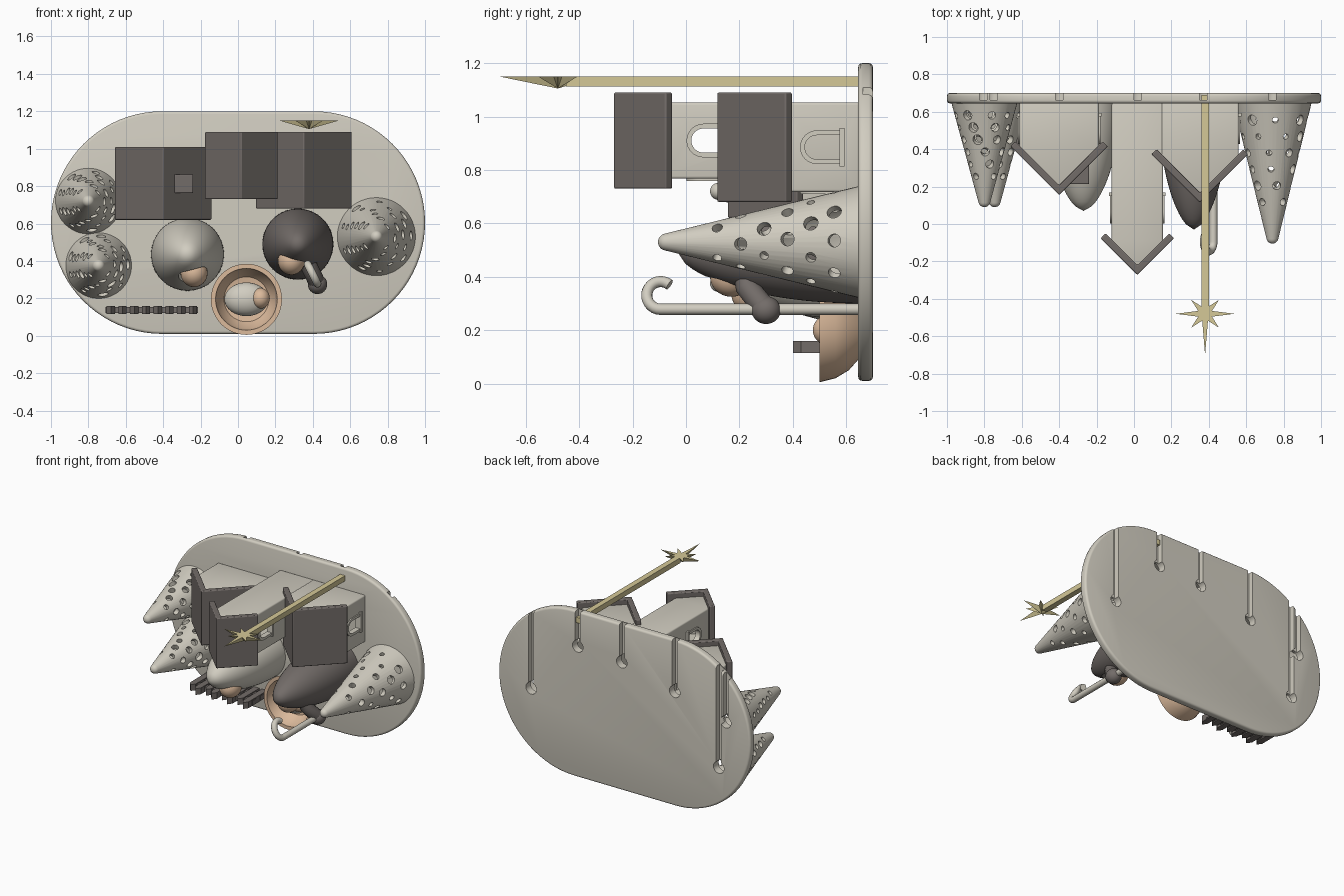
import bpy, bmesh, random
from math import pi, sin, cos, radians
from mathutils import Matrix, Vector

if "Cube" in bpy.data.objects:
    bpy.data.objects.remove(bpy.data.objects["Cube"])
random.seed(4)
made = []


def material(name, rgb):
    m = bpy.data.materials.new(name)
    m.use_nodes = True
    m.diffuse_color = (*rgb, 1)
    m.node_tree.nodes["Principled BSDF"].inputs["Base Color"].default_value = (*rgb, 1)
    return m


STONE = material("light stone", (0.64, 0.61, 0.53))
DARK = material("dark slate", (0.17, 0.15, 0.14))
SKIN = material("tan", (0.71, 0.49, 0.33))
GOLD = material("pale gold", (0.66, 0.58, 0.31))


# Everything is modelled as (x, up the plate, height off the plate), then tipped forward
def finish(name, bm, mat, bevel=0):
    bmesh.ops.recalc_face_normals(bm, faces=bm.faces)
    me = bpy.data.meshes.new(name)
    bm.to_mesh(me)
    bm.free()
    me.materials.append(mat)
    o = bpy.data.objects.new(name, me)
    bpy.context.collection.objects.link(o)
    o.rotation_euler = (pi / 2, 0, 0)
    o.location = (0, 0.65, 0)
    if bevel:
        b = o.modifiers.new("Bevel", 'BEVEL')
        b.width, b.segments, b.angle_limit = bevel, 3, radians(40)
    made.append(o)
    return o


def prism(name, pts, axis, lo, hi, mat, bevel=0):
    """Extrude a 2D outline along axis 0 (x), 1 (up) or 2 (height)."""
    bm = bmesh.new()
    rings = []
    for d in (lo, hi):
        ring = []
        for a, b in pts:
            co = [a, b]
            co.insert(axis, d)
            ring.append(bm.verts.new(co))
        bm.faces.new(ring)
        rings.append(ring)
    for i in range(len(pts)):
        j = (i + 1) % len(pts)
        bm.faces.new((rings[0][i], rings[0][j], rings[1][j], rings[1][i]))
    return finish(name, bm, mat, bevel)


def rect(x0, x1, y0, y1):
    return [(x0, y0), (x1, y0), (x1, y1), (x0, y1)]


def arc(cx, cy, r, a0, a1, n):
    return [(cx + r * cos(radians(a0 + (a1 - a0) * i / n)),
             cy + r * sin(radians(a0 + (a1 - a0) * i / n))) for i in range(n + 1)]


def lathe(name, profile, x, v, mat, steps=48):
    bm = bmesh.new()
    vs = [bm.verts.new((r, 0, h)) for r, h in profile]
    es = [bm.edges.new((vs[i], vs[i - 1])) for i in range(len(vs))]
    bmesh.ops.spin(bm, geom=vs + es, cent=(0, 0, 0), axis=(0, 0, 1), angle=2 * pi, steps=steps)
    bmesh.ops.remove_doubles(bm, verts=bm.verts, dist=1e-5)
    bmesh.ops.translate(bm, verts=bm.verts, vec=(x, v, 0))
    return finish(name, bm, mat)


def ball(name, loc, size, mat):
    bm = bmesh.new()
    bmesh.ops.create_uvsphere(bm, u_segments=32, v_segments=16, radius=1,
                              matrix=Matrix.Translation(loc) @ Matrix.Diagonal((*size, 1)))
    return finish(name, bm, mat)


def tube(name, pts, r, mat):
    cu = bpy.data.curves.new(name, 'CURVE')
    cu.dimensions, cu.bevel_depth, cu.bevel_resolution, cu.use_fill_caps = '3D', r, 4, True
    sp = cu.splines.new('POLY')
    sp.points.add(len(pts) - 1)
    for p, co in zip(sp.points, pts):
        p.co = (*co, 1)
    cu.materials.append(mat)
    o = bpy.data.objects.new(name, cu)
    bpy.context.collection.objects.link(o)
    o.rotation_euler, o.location = (pi / 2, 0, 0), (0, 0.65, 0)


def cut(o, *cutters):
    for c in cutters:
        b = o.modifiers.new("Cut", 'BOOLEAN')
        b.operation, b.solver, b.object = 'DIFFERENCE', 'EXACT', c
        b.use_self = True
    dg = bpy.context.evaluated_depsgraph_get()
    o.data = bpy.data.meshes.new_from_object(o.evaluated_get(dg))
    o.modifiers.clear()
    for c in cutters:
        made.remove(c)
        bpy.data.objects.remove(c)


# Backing plate with keyhole wire channels in its back
outline = arc(0.405, 0.605, 0.595, -90, 90, 40) + arc(-0.405, 0.605, 0.595, 90, 270, 40)
plate = prism("plate", outline, 2, -0.05, 0.005, STONE, 0.015)
channels = [(-0.805, 0.72), (-0.75, 0.38), (-0.4, 0.83), (0.02, 0.93), (0.37, 0.95), (0.74, 0.55)]
cutters = []
for x, v in channels:
    cutters.append(prism("slot", rect(x - 0.02, x + 0.02, v, 1.3), 2, -0.08, -0.012, STONE))
    cutters.append(prism("hole", arc(x, v, 0.042, 0, 345, 23), 2, -0.09, 0.03, STONE))
cut(plate, *cutters)


# Hollow trees pierced with round holes
def tree(name, x, v, r, height):
    tip = 0.032
    prof = [(r, 0)] + arc(0, height - tip, tip, 12, 90, 6)
    prof[-1] = (0, height)
    prof += [(0, height - 0.1), (r - 0.025, 0)]
    o = lathe(name, prof, x, v, STONE)
    bm = bmesh.new()
    for ring in range(6):
        h = height * (0.13 + 0.115 * ring)
        rad = r * (1 - h / height) + 0.015
        n = max(4, 9 - ring)
        for k in range(n):
            a = 2 * pi * (k + 0.5 * (ring % 2)) / n + random.uniform(-0.1, 0.1)
            d = Vector((cos(a), sin(a), r / height))
            size = min(random.uniform(0.015, 0.029), rad * 0.26)
            m = (Matrix.Translation(Vector((x, v, h)) + Vector((cos(a), sin(a), 0)) * rad)
                 @ d.to_track_quat('Z', 'Y').to_matrix().to_4x4())
            bmesh.ops.create_cone(bm, cap_ends=True, segments=16, radius1=size, radius2=size,
                                  depth=rad * 0.9, matrix=m)
    cut(o, finish("tree_holes", bm, STONE))


tree("upper_right_tree", -0.8, 0.72, 0.177, 0.56)
tree("lower_right_tree", -0.745, 0.375, 0.177, 0.56)
tree("left_tree", 0.74, 0.53, 0.21, 0.755)


# Houses: hollow body, arched windows with frames and sills, folded roof
def arch(c, half, lo, hi):
    return [(c - half, lo)] + arc(c, hi - half, half, 180, 0, 16) + [(c + half, lo)]


def house(name, cx, half, apex, wing, v0, v1, sill):
    def gable(w, top, base):
        return [(cx - w, base), (cx + w, base), (cx + w, top - w), (cx, top), (cx - w, top - w)]
    top = apex - 0.04
    mid = (v0 + v1) / 2
    body = prism(name + "_body", gable(half, top, 0), 1, v0, v1, STONE, 0.01)
    cut(body,
        prism("room", gable(half - 0.03, top - 0.04, -0.02), 1, v0 + 0.03, v1 - 0.03, STONE),
        prism("side_opening", arch(mid, 0.045, sill, sill + 0.13), 0, cx - 1, cx + 1, STONE),
        prism("front_opening", arch(cx, 0.045, sill, sill + 0.13), 1, v0 - 0.1, v0 + 0.1, STONE))
    walls = [("left", 0, mid, cx + half), ("right", 0, mid, cx - half), ("front", 1, cx, v0)]
    for side, axis, c, at in walls:
        frame = prism(f"{name}_{side}_window_frame", arch(c, 0.063, sill, sill + 0.148),
                      axis, at - 0.008, at + 0.008, STONE)
        cut(frame, prism("pane", arch(c, 0.045, sill - 0.01, sill + 0.13),
                         axis, at - 0.1, at + 0.1, STONE))
        prism(f"{name}_{side}_sill", rect(c - 0.072, c + 0.072, sill - 0.018, sill),
              axis, at - 0.014, at + 0.014, STONE)
    t = 0.026
    roof = [(cx - wing, apex - wing), (cx, apex), (cx + wing, apex - wing),
            (cx + wing - t, apex - wing - t), (cx, apex - 2 * t), (cx - wing + t, apex - wing - t)]
    prism(name + "_roof", roof, 1, v0 - 0.037, v1 + 0.037, DARK, 0.006)


house("right_house", -0.4, 0.212, 0.495, 0.26, 0.657, 0.973, 0.075)
house("middle_house", 0.018, 0.137, 0.922, 0.196, 0.767, 1.053, 0.5)
house("left_house", 0.352, 0.208, 0.535, 0.258, 0.717, 1.053, 0.075)
prism("chimney", rect(-0.34, -0.24, 0.763, 0.863), 2, 0.3, 0.437, DARK, 0.005)


# Robed figures with a hooded face opening
def figure(name, x, v, r, height, face, mat):
    prof = [(r * (1 - (i / 24) ** 2) ** 0.6, height * i / 24) for i in range(25)]
    robe = lathe(name + "_robe", prof + [(0, 0)], x, v, mat, 64)
    cut(robe, ball("hood_opening", face, (0.085, 0.075, 0.095), mat))
    fx, fv, fh = face
    ball(name + "_face", (fx, fv + 0.02, fh - 0.02), (0.072, 0.075, 0.08), SKIN)


figure("right_figure", -0.27, 0.435, 0.195, 0.58, (-0.235, 0.315, 0.42), STONE)
figure("left_figure", 0.32, 0.49, 0.19, 0.68, (0.285, 0.38, 0.5), DARK)
tube("left_figure_arm", [(0.36, 0.42, 0.43), (0.385, 0.36, 0.42), (0.41, 0.31, 0.38),
                         (0.425, 0.275, 0.35)], 0.045, DARK)
ball("left_figure_hand", (0.425, 0.275, 0.35), (0.052, 0.052, 0.055), DARK)

# Shepherd's crook, its curl leaning towards the figure
curl = [(0.425 - 0.5 * (b - 0.278), b, a) for a, b in arc(0.745, 0.33, 0.052, -90, 130, 16)]
tube("crook", [(0.425, 0.278, 0)] + curl, 0.021, STONE)

# Cradle bowl with the baby
bowl = [(0.1, 0), (0.145, 0.04), (0.175, 0.09), (0.19, 0.15), (0.165, 0.15),
        (0.155, 0.1), (0.12, 0.05), (0, 0.03), (0, 0)]
lathe("cradle", bowl, 0.045, 0.195, SKIN)
ball("baby_body", (0.045, 0.195, 0.09), (0.118, 0.09, 0.07), STONE)
ball("baby_head", (0.12, 0.2, 0.12), (0.05, 0.055, 0.055), SKIN)

# Picket fence
for i in range(8):
    x = -0.68 + i * 0.0628
    tall = 0.25 if i % 2 else 0.22
    picket = [(x - 0.022, 0), (x + 0.022, 0), (x + 0.022, tall - 0.03), (x, tall), (x - 0.022, tall - 0.03)]
    prism(f"fence_picket_{i + 1}", picket, 1, 0.115, 0.16, DARK)
for n, h in (("lower", 0.05), ("upper", 0.14)):
    prism(f"fence_{n}_rail", rect(-0.708, -0.215, h, h + 0.04), 1, 0.122, 0.153, DARK)

# Star on its pole: flat above, pyramid below
prism("star_pole", rect(0.36, 0.4, 1.112, 1.15), 2, -0.04, 1.1, GOLD)
bm = bmesh.new()
reach = [0.157, 0.105, 0.22, 0.105, 0.157, 0.105, 0.15, 0.105]
rim = []
for i in range(16):
    r = 0.04 if i % 2 else reach[i // 2]
    rim.append(bm.verts.new((0.38 + r * cos(pi * i / 8), 1.15, 1.13 + r * sin(pi * i / 8))))
apex = bm.verts.new((0.38, 1.105, 1.13))
bm.faces.new(rim)
for i in range(16):
    bm.faces.new((rim[i - 1], rim[i], apex))
finish("star", bm, GOLD)

# Smooth shading that keeps the hard edges
bpy.ops.object.select_all(action='DESELECT')
for o in made:
    o.select_set(True)
bpy.context.view_layer.objects.active = made[0]
bpy.ops.object.shade_smooth_by_angle(angle=radians(32))
